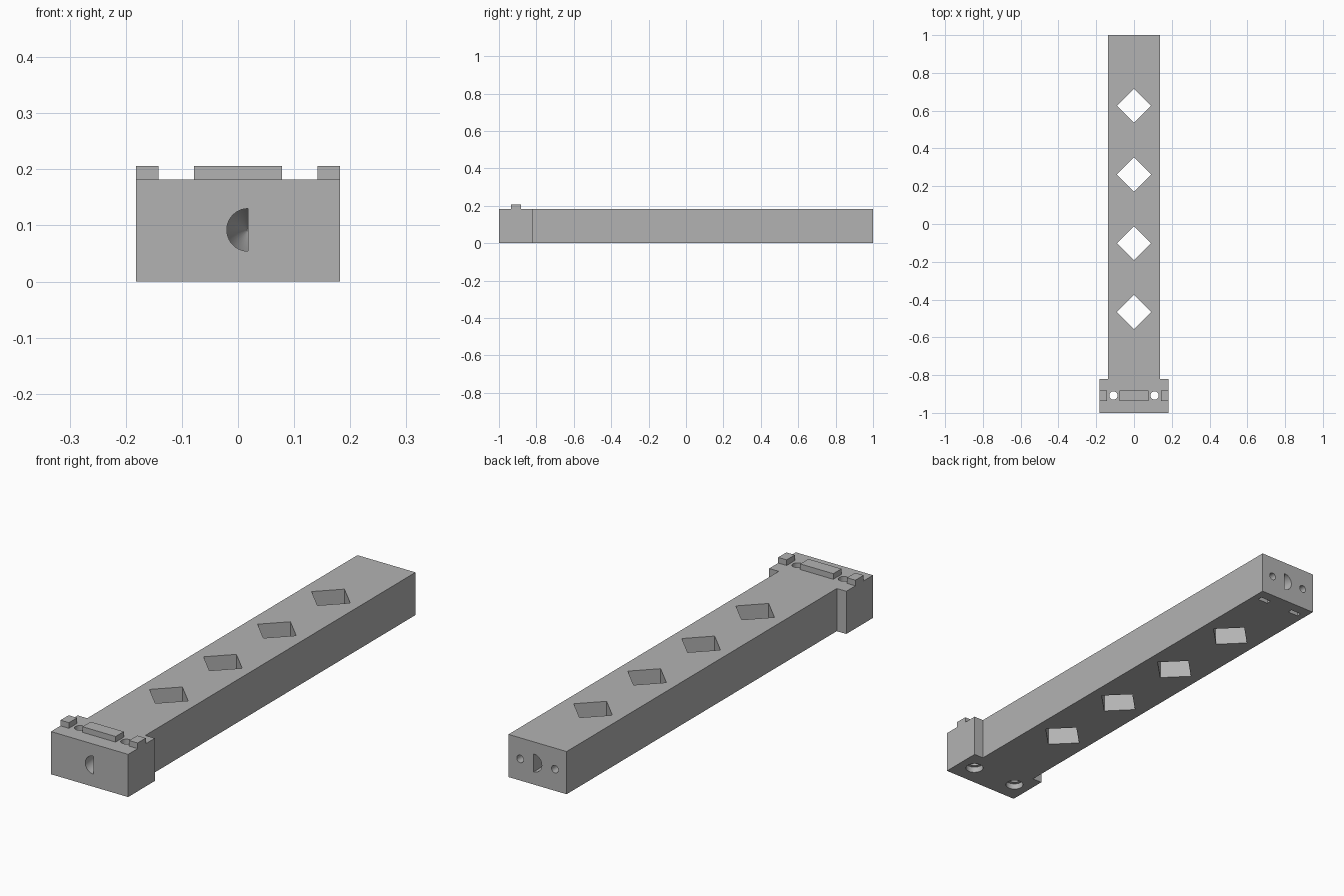
import bpy
import bmesh
import math
from mathutils import Matrix, Vector

cube = bpy.data.objects.get("Cube")
if cube:
    bpy.data.objects.remove(cube, do_unlink=True)

grey = bpy.data.materials.new("plain grey")
grey.use_nodes = True
colour = (0.45, 0.45, 0.45, 1)
grey.diffuse_color = colour
grey.node_tree.nodes["Principled BSDF"].inputs["Base Color"].default_value = colour

HEIGHT = 0.182
MID = 0.092


def finish(name, bm):
    bmesh.ops.recalc_face_normals(bm, faces=bm.faces)
    mesh = bpy.data.meshes.new(name)
    bm.to_mesh(mesh)
    bm.free()
    mesh.materials.append(grey)
    obj = bpy.data.objects.new(name, mesh)
    bpy.context.collection.objects.link(obj)
    return obj


def prism(name, outline, z0, z1):
    """Extrude an xy outline from z0 to z1."""
    bm = bmesh.new()
    base = bm.faces.new([bm.verts.new((x, y, z0)) for x, y in outline])
    top = bmesh.ops.extrude_face_region(bm, geom=[base])["geom"]
    verts = [v for v in top if isinstance(v, bmesh.types.BMVert)]
    bmesh.ops.translate(bm, verts=verts, vec=(0, 0, z1 - z0))
    return finish(name, bm)


def box(name, x0, x1, y0, y1, z0, z1):
    return prism(name, [(x0, y0), (x1, y0), (x1, y1), (x0, y1)], z0, z1)


def rod(name, centre, radius, length, along_y=False):
    bm = bmesh.new()
    turn = Matrix.Rotation(math.pi / 2, 4, "X") if along_y else Matrix()
    bmesh.ops.create_cone(bm, cap_ends=True, segments=32, radius1=radius,
                          radius2=radius, depth=length,
                          matrix=Matrix.Translation(centre) @ turn)
    return finish(name, bm)


def pin_socket(name, end, inward):
    """Half-round bore with a tapering tip, flat on the left side."""
    flat_x, radius = 0.018, 0.038
    angles = [math.pi / 2 + math.pi * i / 20 for i in range(21)]
    bm = bmesh.new()
    rings = []
    for depth, scale in ((-0.02, 1), (0.05, 1), (0.14, 0.05)):
        rings.append([bm.verts.new((flat_x + radius * scale * math.cos(a),
                                    end + inward * depth,
                                    MID + radius * scale * math.sin(a)))
                      for a in angles])
    for a, b in zip(rings, rings[1:]):
        for i in range(len(a)):
            j = (i + 1) % len(a)
            bm.faces.new((a[i], a[j], b[j], b[i]))
    bm.faces.new(rings[0])
    bm.faces.new(rings[-1])
    return finish(name, bm)


def cut(target, cutter):
    cutter.hide_render = True
    mod = target.modifiers.new("cut", "BOOLEAN")
    mod.operation = "DIFFERENCE"
    mod.solver = "EXACT"
    mod.object = cutter
    bpy.context.view_layer.objects.active = target
    bpy.ops.object.modifier_apply(modifier=mod.name)
    bpy.data.objects.remove(cutter, do_unlink=True)


# Beam with a wider mounting head
half = [(0.182, -1), (0.182, -0.82), (0.137, -0.82), (0.137, 1)]
body = prism("beam_body", half + [(-x, y) for x, y in reversed(half)], 0, HEIGHT)

# Diamond windows through the beam
for i in range(4):
    y, r = -0.466 + i * 0.364, 0.091
    cut(body, prism("window_cutter", [(r, y), (0, y + r), (-r, y), (0, y - r)],
                    -0.1, 0.3))

# Half-round pin sockets in both ends
cut(body, pin_socket("front_socket_cutter", -1, 1))
cut(body, pin_socket("back_socket_cutter", 1, -1))

for side in (-1, 1):
    # Head screw holes, recessed from below
    cut(body, rod("screw_cutter", (side * 0.109, -0.908, 0.1), 0.022, 0.4))
    cut(body, rod("recess_cutter", (side * 0.109, -0.908, 0), 0.036, 0.05))
    # Back screw holes and the nut slots that meet them
    x = side * 0.082
    cut(body, rod("back_screw_cutter", (x, 0.96, MID), 0.016, 0.2, True))
    cut(body, box("nut_slot_cutter", x - 0.025, x + 0.025, 0.935, 0.956,
                  -0.05, MID + 0.025))

# Locating tabs on top of the head
tabs = {"centre_tab": (-0.078, 0.078),
        "left_tab": (0.142, 0.182),
        "right_tab": (-0.182, -0.142)}
for name, (x0, x1) in tabs.items():
    box(name, x0, x1, -0.936, -0.881, HEIGHT, 0.206)

# Smooth bores, sharp edges
bpy.ops.object.select_all(action="DESELECT")
body.select_set(True)
bpy.context.view_layer.objects.active = body
bpy.ops.object.shade_smooth_by_angle(angle=math.radians(30))
